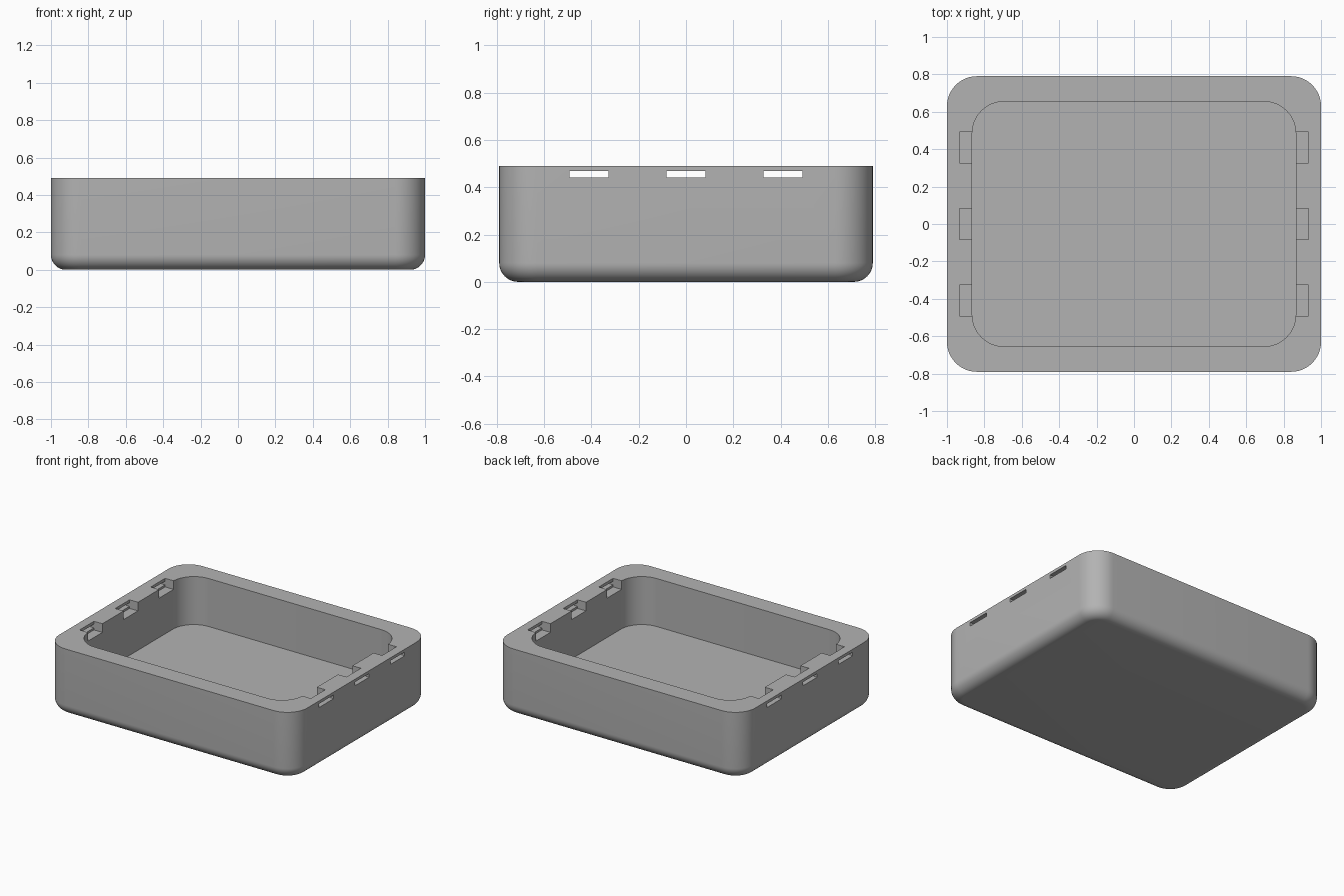
import bpy, bmesh
from math import sin, cos, pi, radians

cube = bpy.data.objects.get("Cube")
if cube:
    bpy.data.objects.remove(cube, do_unlink=True)

HEIGHT, FILLET, STEPS = 0.49, 0.08, 12

grey = bpy.data.materials.new("plain grey")
grey.use_nodes = True
grey.diffuse_color = (0.45, 0.45, 0.45, 1)
grey.node_tree.nodes["Principled BSDF"].inputs["Base Color"].default_value = grey.diffuse_color


def rounded_ring(bm, hx, hy, r, z):
    """Ring of vertices around a rounded rectangle."""
    ring = []
    for k, (sx, sy) in enumerate([(1, 1), (-1, 1), (-1, -1), (1, -1)]):
        for i in range(STEPS + 1):
            a = (k + i / STEPS) * pi / 2
            ring.append(bm.verts.new((sx * (hx - r) + r * cos(a),
                                      sy * (hy - r) + r * sin(a), z)))
    return ring


def finish(bm, name):
    bmesh.ops.recalc_face_normals(bm, faces=bm.faces)
    mesh = bpy.data.meshes.new(name)
    bm.to_mesh(mesh)
    bm.free()
    mesh.materials.append(grey)
    obj = bpy.data.objects.new(name, mesh)
    bpy.context.collection.objects.link(obj)
    return obj


def box_cutter(name, x0, x1, y0, y1, z0, z1):
    bm = bmesh.new()
    bmesh.ops.create_cube(bm, size=1)
    for v in bm.verts:
        v.co.x = x1 if v.co.x > 0 else x0
        v.co.y = y1 if v.co.y > 0 else y0
        v.co.z = z1 if v.co.z > 0 else z0
    return finish(bm, name)


# Tray: filleted outside, flat rim, straight cavity walls and floor
bm = bmesh.new()
rings = []
for i in range(STEPS + 1):
    a = i / STEPS * pi / 2
    d = FILLET * (1 - sin(a))
    rings.append(rounded_ring(bm, 1 - d, 0.79 - d, 0.16 - d, FILLET * (1 - cos(a))))
rings.append(rounded_ring(bm, 1, 0.79, 0.16, HEIGHT))
rings.append(rounded_ring(bm, 0.865, 0.655, 0.17, HEIGHT))
rings.append(rounded_ring(bm, 0.865, 0.655, 0.17, 0.14))
for low, high in zip(rings, rings[1:]):
    for i in range(len(low)):
        j = (i + 1) % len(low)
        bm.faces.new((low[i], low[j], high[j], high[i]))
bm.faces.new(rings[0])
bm.faces.new(rings[-1])
tray = finish(bm, "tray")

# Rim notches, each with a thin slot through the side wall
cutters = []
for side in (-1, 1):
    for y in (-0.41, 0, 0.41):
        y0, y1 = y - 0.083, y + 0.083
        for part, reach, z0, z1 in (("notch", 0.933, 0.427, 0.6),
                                    ("slot", 1.1, 0.442, 0.469)):
            xs = sorted((side * 0.8, side * reach))
            cutters.append(box_cutter(part + "_cutter", *xs, y0, y1, z0, z1))

bpy.context.view_layer.objects.active = tray
for cutter in cutters:
    mod = tray.modifiers.new("cut", "BOOLEAN")
    mod.operation, mod.solver, mod.object = "DIFFERENCE", "EXACT", cutter
    bpy.ops.object.modifier_apply(modifier=mod.name)
for cutter in cutters:
    bpy.data.objects.remove(cutter, do_unlink=True)

bpy.ops.object.select_all(action="DESELECT")
tray.select_set(True)
bpy.ops.object.shade_smooth_by_angle(angle=radians(30))
